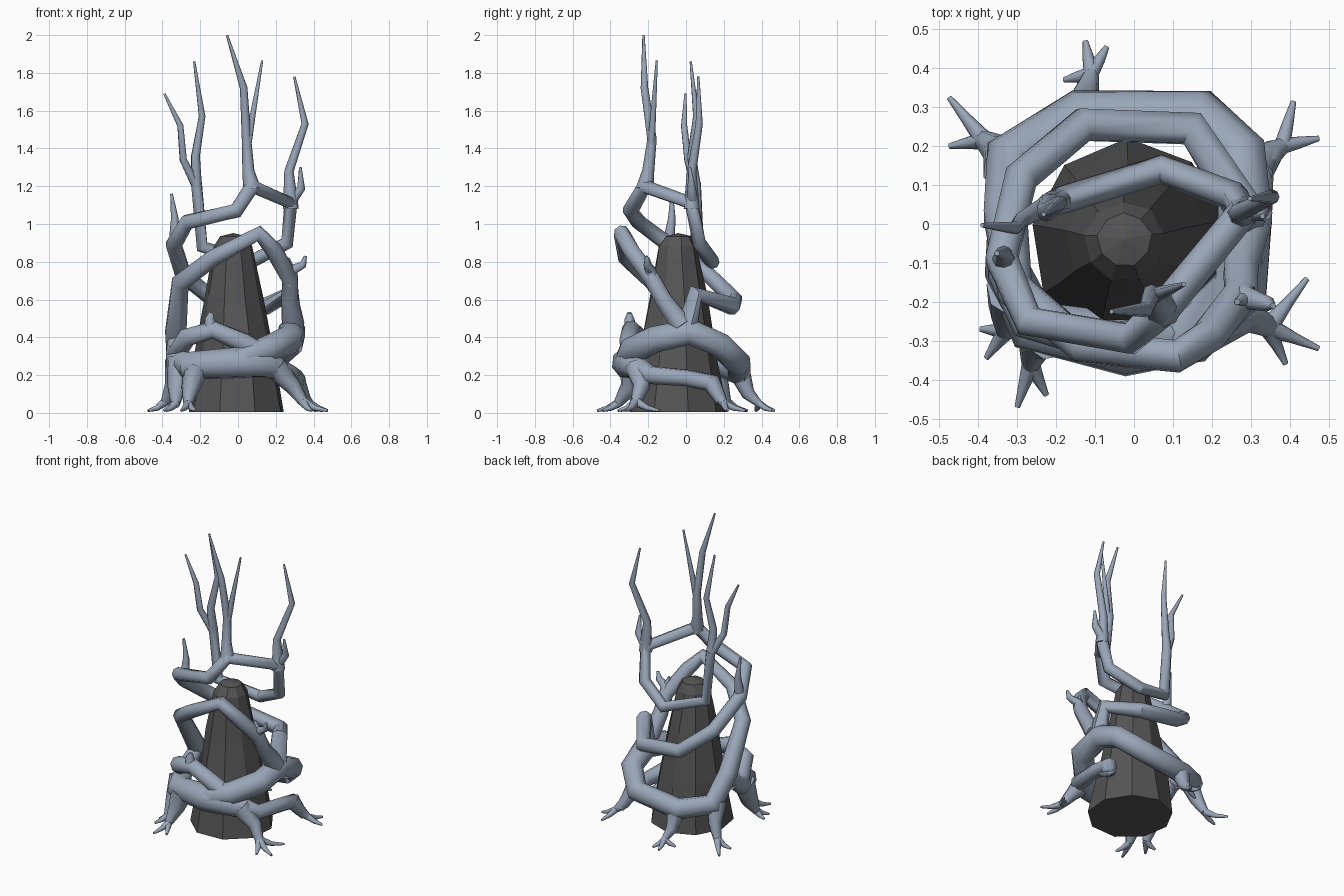
import bpy, bmesh, math, random
random.seed(4)


def limbs(name, paths):
    """Tapered tubes; every path point is (x, y, z, radius)."""
    cu = bpy.data.curves.new(name, 'CURVE')
    cu.dimensions = '3D'
    cu.bevel_depth = 1.0
    cu.bevel_resolution = 2
    cu.use_fill_caps = True
    cu.twist_mode = 'MINIMUM'
    for path in paths:
        sp = cu.splines.new('POLY')
        sp.points.add(len(path) - 1)
        for p, (x, y, z, r) in zip(sp.points, path):
            p.co = (x, y, z, 1)
            p.radius = r
    ob = bpy.data.objects.new(name, cu)
    bpy.context.collection.objects.link(ob)
    bpy.ops.object.select_all(action='DESELECT')
    ob.select_set(True)
    bpy.context.view_layer.objects.active = ob
    bpy.ops.object.convert(target='MESH')
    bpy.ops.object.shade_smooth_by_angle(angle=math.radians(50))
    return bpy.context.view_layer.objects.active


# Faceted stone spire
bm = bmesh.new()
N = 9
rings = []
for z, r, cx, cy in [(0.005, .265, -.01, -.04), (.3, .215, -.012, -.04), (.6, .158, -.02, -.04),
                     (.88, .105, -.025, -.045), (.935, .07, -.025, -.04)]:
    ring = []
    for i in range(N):
        a = 2 * math.pi * i / N + .2
        rr = r * random.uniform(.95, 1.04)
        dz = random.uniform(-.04, .04) if .1 < z < .8 else 0
        ring.append(bm.verts.new((cx + rr * math.cos(a), cy + rr * math.sin(a), z + dz)))
    rings.append(ring)
for lo, hi in zip(rings, rings[1:]):
    for i in range(N):
        j = (i + 1) % N
        bm.faces.new((lo[i], lo[j], hi[j], hi[i]))
bm.faces.new(rings[0][::-1])
tip = bm.verts.new((-.025, -.04, .952))
for i in range(N):
    bm.faces.new((rings[-1][i], rings[-1][(i + 1) % N], tip))
me = bpy.data.meshes.new("stone_spire")
bm.to_mesh(me)
bm.free()
spire = bpy.data.objects.new("stone_spire", me)
bpy.context.collection.objects.link(spire)

# Thick low roots circling the base
roots = limbs("base_roots", [
    # front band, running round the right side to the back right foot
    [(-.33, .02, .38, .045), (-.325, -.12, .28, .06), (-.26, -.26, .25, .075), (-.02, -.31, .265, .085),
     (.15, -.285, .26, .075), (.28, -.19, .2, .05), (.31, 0, .185, .045), (.31, .13, .16, .05),
     (.36, .19, .06, .03)],
    # upper front band
    [(-.33, 0, .34, .045), (-.325, -.13, .31, .05), (-.27, -.25, .4, .052), (-.13, -.29, .44, .05),
     (.03, -.3, .37, .055), (.13, -.29, .32, .05)],
    # right side band round the back, up the left, over the front and back to the right
    [(0, -.31, .28, .07), (.15, -.285, .33, .075), (.275, -.16, .39, .075), (.285, .02, .43, .075),
     (.275, .18, .36, .07), (.17, .28, .26, .068), (-.14, .28, .22, .068), (-.32, .17, .26, .068),
     (-.33, .02, .42, .06), (-.305, -.17, .69, .05), (-.13, -.315, .82, .046), (.11, -.34, .95, .044),
     (.19, -.29, .86, .046), (.275, -.18, .71, .046), (.275, -.12, .6, .048), (.295, -.02, .46, .06)],
])

# Thinner upper vine spiralling to the top
vine = limbs("upper_vine", [
    [(.29, 0, .42, .06), (.275, .05, .63, .05), (.15, .245, .565, .048), (-.13, .255, .6, .046),
     (-.29, .12, .73, .045), (-.34, -.09, .89, .044), (-.27, -.25, 1.01, .042), (-.01, -.295, 1.07, .042),
     (.075, -.22, 1.2, .042), (.28, .03, 1.11, .04), (.26, .07, .9, .038), (.07, .14, .8, .038),
     (-.19, .06, .88, .036), (-.22, .05, 1.22, .03)],
])

# Bare twigs rising from the vine
twigs = limbs("twigs", [
    [(.075, -.22, 1.18, .048), (.055, -.2, 1.28, .032), (.045, -.18, 1.45, .025), (.03, -.22, 1.72, .02),
     (-.058, -.225, 2.0, .006)],
    [(.05, -.185, 1.4, .02), (.075, -.175, 1.56, .017), (.128, -.155, 1.865, .006)],
    [(.28, .03, 1.08, .042), (.27, .03, 1.28, .025), (.355, .07, 1.53, .019), (.298, .065, 1.78, .006)],
    [(.28, .035, 1.12, .03), (.335, .03, 1.19, .022), (.33, .02, 1.3, .007)],
    [(-.22, .05, 1.2, .03), (-.225, .03, 1.36, .024), (-.19, .055, 1.57, .018), (-.232, .025, 1.86, .006)],
    [(-.22, .05, 1.2, .026), (-.29, .01, 1.34, .02), (-.305, -.01, 1.52, .017), (-.39, -.003, 1.69, .006)],
    [(-.335, -.09, .92, .03), (-.335, -.075, 1.03, .02), (-.352, -.075, 1.16, .007)],
    [(.275, -.17, .68, .042), (.29, -.19, .76, .03), (.345, -.205, .785, .02), (.357, -.21, .83, .008)],
    [(.29, -.19, .74, .025), (.265, -.2, .82, .008)],
    [(-.14, -.29, .43, .04), (-.15, -.3, .5, .025), (-.14, -.3, .53, .012)],
])

# Splayed feet: leg points down to the fork, then branching toe tips
feet = [
    ([(-.33, .14, .27, .06), (-.345, .185, .15, .045), (-.385, .215, .06, .026)],
     [(-.475, .325), (-.475, .2)]),
    ([(-.13, .29, .2, .055), (-.125, .33, .1, .036), (-.11, .385, .05, .02)],
     [(-.125, .47), (-.07, .455), (-.18, .37)]),
    ([(.31, .13, .17, .05), (.34, .175, .09, .036), (.38, .2, .05, .022)], [(.41, .315), (.475, .22)]),
    ([(.2, -.26, .24, .065), (.29, -.235, .14, .045), (.345, -.265, .06, .028)],
     [(.445, -.14), (.475, -.32), (.39, -.36)]),
    ([(-.22, -.28, .24, .07), (-.25, -.3, .13, .05), (-.265, -.36, .05, .025)],
     [(-.3, -.47), (-.225, -.44)]),
    ([(-.31, -.17, .28, .07), (-.32, -.22, .14, .055), (-.33, -.275, .05, .026)],
     [(-.395, -.27), (-.38, -.345)]),
]
paths = []
for leg, tips in feet:
    paths.append(leg)
    x, y, z, r = leg[-1]
    for tx, ty in tips:
        paths.append([(x, y, z, r * .95), ((x + tx) / 2, (y + ty) / 2, .025, .015), (tx, ty, .012, .007)])
toes = limbs("root_feet", paths)

# Colours
for name, col, obs in [("dark_stone", (.09, .09, .09, 1), [spire]),
                       ("pale_bark", (.32, .38, .48, 1), [roots, vine, twigs, toes])]:
    mat = bpy.data.materials.new(name)
    mat.diffuse_color = col
    for ob in obs:
        ob.data.materials.append(mat)
